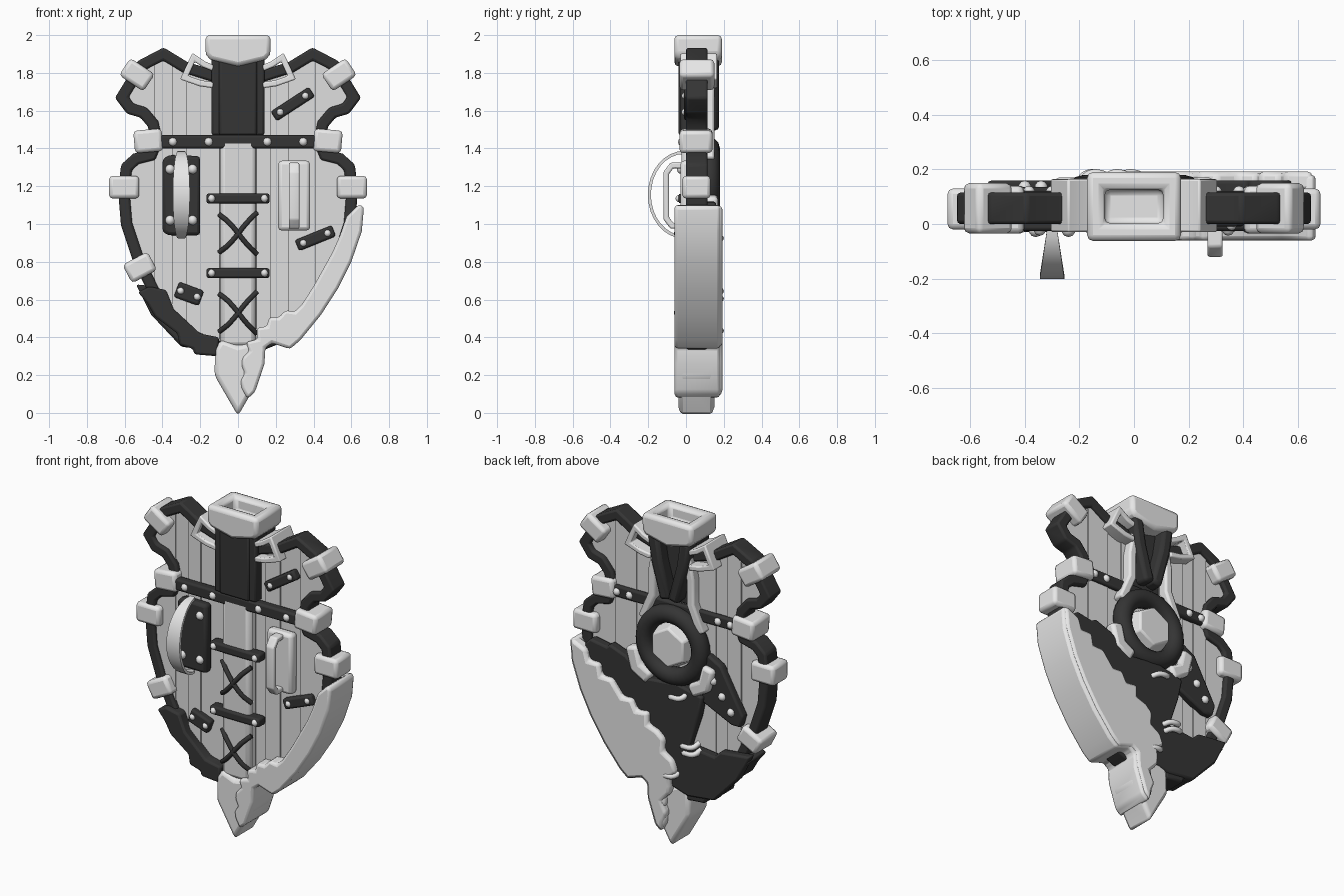
import bpy, bmesh, math, random
from mathutils import Vector, Matrix

random.seed(4)
if "Cube" in bpy.data.objects:
    bpy.data.objects.remove(bpy.data.objects["Cube"])


def material(name, value):
    m = bpy.data.materials.new(name)
    m.use_nodes = True
    col = (value, value, value, 1)
    m.diffuse_color = col
    m.node_tree.nodes["Principled BSDF"].inputs["Base Color"].default_value = col
    return m


WOOD = material("pale grey wood", 0.74)
BONE = material("light bone", 0.85)
DARK = material("dark leather", 0.035)


def finish(name, bm, mat, bevel=0.0):
    bmesh.ops.recalc_face_normals(bm, faces=bm.faces)
    me = bpy.data.meshes.new(name)
    bm.to_mesh(me)
    bm.free()
    ob = bpy.data.objects.new(name, me)
    bpy.context.collection.objects.link(ob)
    me.materials.append(mat)
    if bevel:
        mod = ob.modifiers.new("soft edges", "BEVEL")
        mod.width, mod.segments, mod.limit_method = bevel, 2, "ANGLE"
    bpy.ops.object.select_all(action="DESELECT")
    bpy.context.view_layer.objects.active = ob
    ob.select_set(True)
    bpy.ops.object.shade_smooth_by_angle(angle=math.radians(40))
    return ob


def extrude(bm, depth):
    ext = bmesh.ops.extrude_face_region(bm, geom=bm.faces[:])
    bmesh.ops.translate(bm, vec=(0, depth, 0),
                        verts=[v for v in ext["geom"] if isinstance(v, bmesh.types.BMVert)])


def prism_mesh(pts, y0, y1):
    bm = bmesh.new()
    bm.faces.new([bm.verts.new((x, y0, z)) for x, z in pts])
    extrude(bm, y1 - y0)
    return bm


def prism(name, pts, y0, y1, mat, bevel=0.012):
    return finish(name, prism_mesh(pts, y0, y1), mat, bevel)


def block(name, x, z, w, h, y0, y1, mat, angle=0, bevel=0.012):
    rot = Matrix.Rotation(math.radians(angle), 2)
    pts = [rot @ Vector((a * w / 2, b * h / 2)) for a, b in ((-1, -1), (1, -1), (1, 1), (-1, 1))]
    return prism(name, [(x + p.x, z + p.y) for p in pts], y0, y1, mat, bevel)


def ribbon(path, w):
    """Outline of a band that follows an open path."""
    p = [Vector(q) for q in path]
    left, right = [], []
    for i, q in enumerate(p):
        a = (q - p[i - 1]).normalized() if i else (p[1] - q).normalized()
        b = (p[i + 1] - q).normalized() if i < len(p) - 1 else a
        t = (a + b).normalized()
        n = Vector((-t.y, t.x)) * (w / 2 / max(0.6, t.dot(a)))
        left.append(tuple(q + n))
        right.append(tuple(q - n))
    return left + right[::-1]


def ragged(path, step, amp):
    """Break a path into uneven teeth."""
    out = []
    for a, b in zip(path, path[1:]):
        a, b = Vector(a), Vector(b)
        n = max(2, round((b - a).length / step))
        side = Vector((a.y - b.y, b.x - a.x)).normalized()
        for i in range(n):
            out.append(tuple(a.lerp(b, i / n) + side * amp * ((i % 2) - 0.5) * random.uniform(0.5, 1.5)))
    return out + [path[-1]]


def rivet(x, y, z, r=0.02):
    bm = bmesh.new()
    bmesh.ops.create_uvsphere(bm, u_segments=10, v_segments=6, radius=r)
    bmesh.ops.translate(bm, vec=(x, y, z), verts=bm.verts)
    finish("rivet", bm, BONE)


def cord(name, pts, r, mat):
    cu = bpy.data.curves.new(name, "CURVE")
    cu.dimensions, cu.bevel_depth, cu.bevel_resolution = "3D", r, 2
    cu.use_fill_caps, cu.resolution_u = True, 6
    sp = cu.splines.new("BEZIER")
    sp.bezier_points.add(len(pts) - 1)
    for bp, p in zip(sp.bezier_points, pts):
        bp.co, bp.handle_left_type, bp.handle_right_type = p, "AUTO", "AUTO"
    cu.materials.append(mat)
    bpy.context.collection.objects.link(bpy.data.objects.new(name, cu))


def flip(pts):
    return [(-x, z) for x, z in pts]


# Rim and the planks inside it
rim = [(.12, 1.78), (.28, 1.83), (.395, 1.9), (.51, 1.84), (.615, 1.67), (.57, 1.61), (.5, 1.59), (.45, 1.53),
       (.43, 1.44), (.46, 1.365), (.54, 1.345), (.59, 1.3), (.605, 1.18), (.59, 1), (.53, .82), (.43, .61),
       (.27, .42), (.1, .35)]
prism("left_rim", ribbon(rim, .06), .0, .115, DARK)
prism("right_rim", ribbon(flip(rim), .06), .0, .115, DARK)
seams = [-.7, -.44, -.35, -.27, -.1, .1, .17, .27, .41, .7]
for i, (a, b) in enumerate(zip(seams, seams[1:])):
    bm = bmesh.new()
    bm.faces.new([bm.verts.new((x, .022 + .008 * (i % 2), z)) for x, z in rim + flip(rim)[::-1]])
    bm.normal_update()
    bmesh.ops.triangulate(bm, faces=bm.faces)
    for x, sign in ((a, -1), (b, 1)):
        bmesh.ops.bisect_plane(bm, geom=bm.verts[:] + bm.edges[:] + bm.faces[:], plane_co=(x, 0, 0),
                               plane_no=(sign, 0, 0), clear_outer=True)
    extrude(bm, .066)
    finish("plank", bm, WOOD)

# Sword: blade, tip, grip and hollow pommel
block("blade", 0, .9, .19, 1.1, -.025, .03, WOOD, bevel=.025)
prism("blade_tip", [(-.12, .34), (-.09, .39), (0, .355), (.1, .38), (.125, .34), (.125, .2),
                    (0, -.016), (-.125, .2)], -.04, .15, BONE, .025)
block("grip", 0, 1.68, .2, .42, -.04, .1, DARK)
for s in (-1, 1):
    block("grip_side", s * .115, 1.68, .05, .42, -.03, .09, DARK)
    prism("grip_back_strap", ribbon([(s * .11, 1.88), (s * .085, 1.72), (s * .025, 1.5)], .07),
          .08, .175, DARK, .02)
bm = prism_mesh([(-.172, 2), (.172, 2), (.172, 1.895), (.145, 1.87), (0, 1.835), (-.145, 1.87),
                 (-.172, 1.895)], -.062, .19)
bmesh.ops.recalc_face_normals(bm, faces=bm.faces)
top = [f for f in bm.faces if f.normal.z > .9]
bmesh.ops.inset_region(bm, faces=top, thickness=.064, use_even_offset=True)
hollow = bmesh.ops.extrude_discrete_faces(bm, faces=top)["faces"][0]
bmesh.ops.translate(bm, vec=(0, 0, -.09), verts=hollow.verts[:])
finish("pommel", bm, BONE, .022)

# Crossbar on both faces
block("front_crossbar", 0, 1.435, .86, .07, -.025, .03, DARK)
block("back_crossbar", 0, 1.435, .86, .07, .085, .12, DARK)
for x in (.155, .345):
    for s in (-1, 1):
        rivet(s * x, -.02, 1.435, .023)
for x in (.3, .385):
    for s in (-1, 1):
        rivet(s * x, .117, 1.435, .023)

# Bone clamps on the rim, pommel loops and back posts
for s in (-1, 1):
    block("upper_clamp", s * .535, 1.79, .155, .11, -.035, .15, BONE, 34 * s, .02)
    block("crossbar_clamp", s * .475, 1.44, .15, .12, -.035, .14, BONE, -5 * s, .02)
    block("side_clamp", s * .603, 1.195, .16, .12, -.02, .13, BONE, 0, .02)
    loop = [(.13, 1.735), (.2, 1.745), (.285, 1.775), (.235, 1.882), (.18, 1.845), (.13, 1.825)]
    loop = loop if s > 0 else flip(loop)
    prism("pommel_loop", ribbon(loop, .032), -.03, .165, BONE, .008)
    prism("back_post", ribbon([(s * .1, 1.8), (s * .13, 1.65), (s * .13, 1.5), (s * .2, 1.34)], .05),
          .08, .15, BONE)
    prism("ring_claw", ribbon([(s * .14, .98), (s * .23, 1.03), (s * .26, 1.15)], .08), .1, .17, BONE, .02)
block("lower_clamp", -.52, .77, .15, .11, -.03, .14, BONE, 28, .02)

# Straps and cords over the blade
for z in (1.135, .74):
    block("blade_strap", 0, z, .335, .052, -.04, .03, DARK)
    for s in (-1, 1):
        rivet(s * .14, -.036, z)
for z in (.95, .53):
    for s in (-1, 1):
        cord("blade_cord", [(-.1, -.01, z - s * .1), (-.05, -.04, z - s * .06), (.05, -.04, z + s * .06),
                            (.1, -.01, z + s * .11)], .014, DARK)

# Small riveted patches
for x, z, w, h, angle in ((.29, 1.635, .24, .06, 33), (.41, .925, .21, .062, 22), (-.26, .63, .14, .085, -20)):
    block("patch", x, z, w, h, -.01, .04, DARK, angle)
    c, s = math.cos(math.radians(angle)), math.sin(math.radians(angle))
    for d in (-w * .33, w * .33):
        rivet(x + d * c, -.005, z + d * s, .019)

# Arm strap on its dark plate
prism("arm_plate", [(-.4, .96), (-.37, .94), (-.2, .94), (-.2, 1.36), (-.37, 1.365), (-.4, 1.34)],
      -.025, .035, DARK, .02)
for x in (-.36, -.24):
    for z in (1.02, 1.29):
        rivet(x, -.022, z, .026)
bm = bmesh.new()
rows = []
for i in range(17):
    t = math.pi * i / 16
    w = .017 + .028 * math.sin(t)
    rows.append([bm.verts.new((-.3 + dx, -.01 - r * math.sin(t), 1.155 - (r + .04) * math.cos(t)))
                 for dx, r in ((-w, .192), (w, .192), (w, .176), (-w, .176))])
for a, b in zip(rows, rows[1:]):
    for k in range(4):
        bm.faces.new((a[k], a[k - 1], b[k - 1], b[k]))
bm.faces.new(rows[0])
bm.faces.new(rows[-1])
finish("arm_strap", bm, BONE)

# Hand grip
block("hand_grip_plate", .297, 1.15, .17, .37, -.03, .035, BONE, 0, .02)
grip = [(-.02, .99), (-.085, .99), (-.115, 1.03), (-.115, 1.27), (-.085, 1.31), (-.02, 1.31)]
bm = prism_mesh(ribbon([(y + .01, z) for y, z in grip], .03), -.028, .028)
bmesh.ops.transform(bm, matrix=Matrix(((0, 1, 0, .297), (1, 0, 0, 0), (0, 0, 1, 0), (0, 0, 0, 1))), verts=bm.verts)
finish("hand_grip", bm, BONE, .008)

# Leather wrap at the lower corner and across the back
prism("corner_wrap", [(-.53, .64), (-.47, .67), (-.38, .65), (-.34, .55), (-.2, .42), (-.1, .4), (-.11, .3),
                      (-.23, .31), (-.24, .34), (-.31, .36), (-.32, .42), (-.44, .51), (-.48, .58)],
      -.03, .15, DARK)
prism("back_leather", [(.58, 1.08), (.54, 1.12), (.43, 1.1), (.41, 1.12), (.3, 1.08), (.16, .98), (-.05, 1),
                       (-.22, .96), (-.19, .82), (-.13, .64), (-.3, .62), (-.34, .66), (-.54, .68),
                       (-.46, .52), (-.3, .35), (-.12, .33), (.1, .4), (.45, .72)], .1, .16, DARK)
prism("back_patch", [(-.24, 1.22), (-.33, 1.17), (-.48, .9), (-.46, .83), (-.4, .83), (-.14, .95), (-.12, 1.1)],
      .085, .135, DARK)
for x, z in ((-.28, 1.07), (-.34, .99), (-.4, .91)):
    rivet(x, .135, z, .024)

# Bone edge through the full depth, with a broad ragged flap behind
outer = [(.05, .075), (.09, .11), (.14, .26), (.145, .345), (.18, .37), (.275, .338), (.33, .385), (.44, .52),
         (.53, .66), (.6, .8), (.655, .96), (.667, 1.09)]
front = [(.64, 1.105), (.575, 1.04), (.54, .94), (.5, .85), (.4, .67)]
front += ragged([(.34, .56), (.17, .5), (.06, .37), (.03, .25), (.02, .13)], .045, .032)
flap = ragged([(.56, 1.05), (.35, .87), (.15, .77), (.04, .64), (-.05, .47), (.01, .33), (.03, .14)], .06, .035)
prism("bone_edge", outer + front, -.06, .18, BONE, .018)
prism("back_bone_flap", [(x - .012, z + .01) for x, z in outer] + [(.63, 1.095)] + flap, .12, .192, BONE, .02)

# Ring boss and faceted gem
bpy.ops.mesh.primitive_torus_add(location=(0, .125, 1.215), rotation=(math.pi / 2, 0, 0), major_radius=.188,
                                 minor_radius=.054, major_segments=32, minor_segments=12)
ring = bpy.context.object
ring.name = "ring_boss"
ring.data.materials.append(DARK)
bpy.ops.object.shade_smooth()
bm = bmesh.new()
bmesh.ops.create_cone(bm, cap_ends=True, segments=6, radius1=.15, radius2=.12, depth=.1)
bmesh.ops.transform(bm, matrix=Matrix.Translation((0, .13, 1.215)) @ Matrix.Rotation(-math.pi / 2, 4, "X"),
                    verts=bm.verts)
finish("boss_gem", bm, BONE, .01)

# Staples holding the leather
for x, z in ((-.06, .92), (-.14, .64), (-.15, .6), (-.01, .43)):
    cord("staple", [(x + .06, .15, z - .015), (x + .03, .178, z), (x - .03, .178, z + .01), (x - .05, .14, z + .03)],
         .016, BONE)
